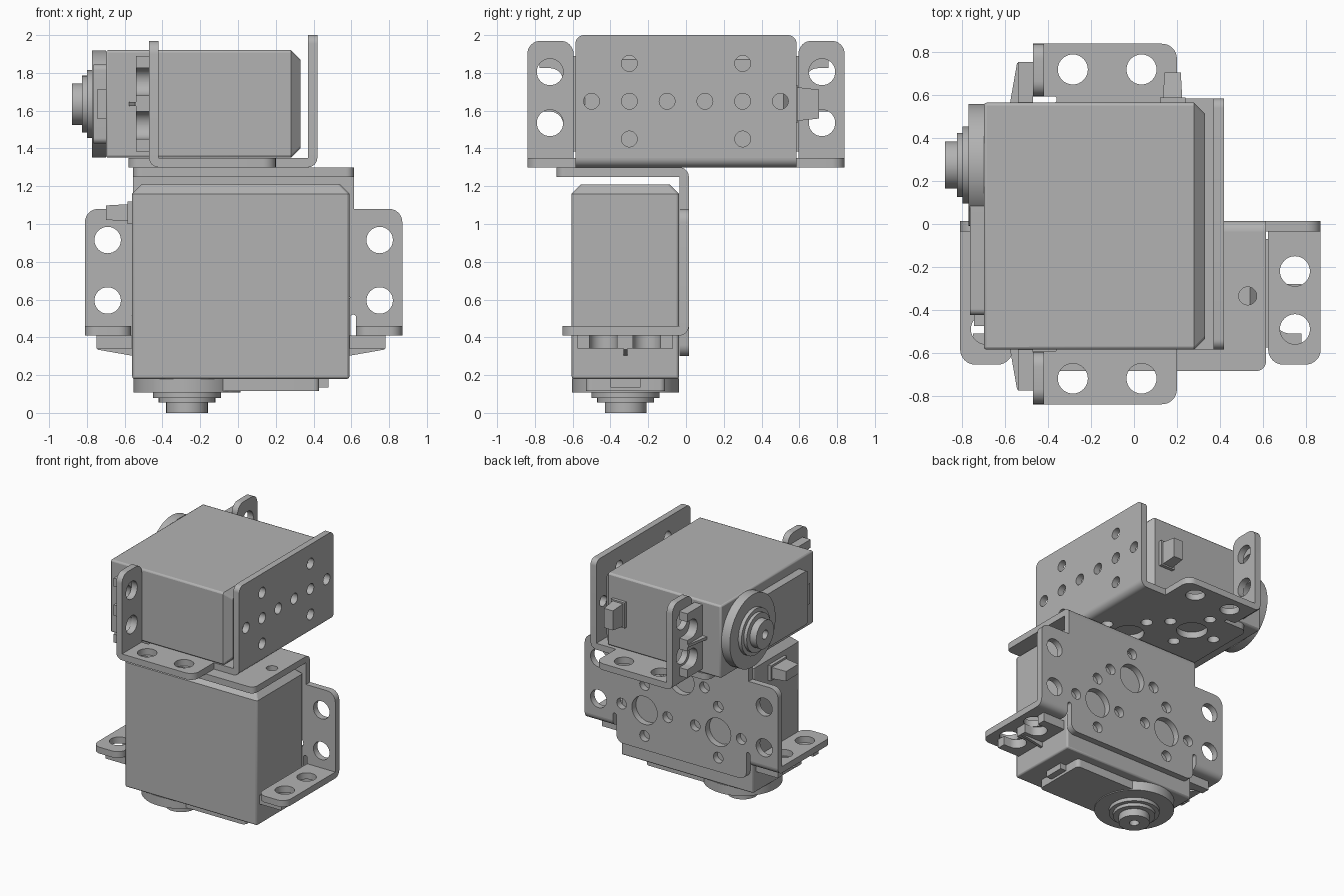
import bpy, bmesh
from math import cos, sin, pi, radians
from mathutils import Matrix, Vector

cube = bpy.data.objects.get("Cube")
if cube:
    bpy.data.objects.remove(cube, do_unlink=True)

grey = bpy.data.materials.new("mid grey")
grey.use_nodes = True
grey.diffuse_color = (0.45, 0.45, 0.45, 1)
grey.node_tree.nodes["Principled BSDF"].inputs["Base Color"].default_value = grey.diffuse_color

# Drawing planes: sheet x, y and thickness directions
FLAT = Matrix.Identity(4)
BACK = Matrix(((1, 0, 0, 0), (0, 0, -1, 0), (0, 1, 0, 0), (0, 0, 0, 1)))
SIDE = Matrix(((0, 0, 1, 0), (1, 0, 0, 0), (0, 1, 0, 0), (0, 0, 0, 1)))


def add(name, mesh, matrix):
    mesh.materials.clear()
    mesh.materials.append(grey)
    for face in mesh.polygons:
        face.use_smooth = True
        face.material_index = 0
    mesh.set_sharp_from_angle(angle=radians(30))
    obj = bpy.data.objects.new(name, mesh)
    obj.matrix_world = matrix
    bpy.context.collection.objects.link(obj)
    return obj


def circle(x, y, r, n=32):
    return [(x + r * cos(2 * pi * i / n), y + r * sin(2 * pi * i / n)) for i in range(n)]


def rounded(corners):
    """Round every corner given as (x, y, radius)."""
    points = []
    for i, corner in enumerate(corners):
        p, r = Vector(corner[:2]), (corner[2] if len(corner) > 2 else 0)
        if not r:
            points.append(tuple(p))
            continue
        a = p + (Vector(corners[i - 1][:2]) - p).normalized() * r
        b = p + (Vector(corners[(i + 1) % len(corners)][:2]) - p).normalized() * r
        c = a + b - p
        for k in range(9):
            t = k * pi / 16
            points.append(tuple(c + (a - c) * cos(t) + (b - c) * sin(t)))
    return points


def sheet(name, outline, holes, plane, start, end, place):
    """Extrude an outline with holes from start to end along the plane normal."""
    curve = bpy.data.curves.new(name, "CURVE")
    curve.dimensions, curve.fill_mode = "2D", "BOTH"
    curve.extrude = abs(end - start) / 2
    for loop in [outline] + holes:
        spline = curve.splines.new("POLY")
        spline.points.add(len(loop) - 1)
        for point, (x, y) in zip(spline.points, loop):
            point.co = (x, y, 0, 1)
        spline.use_cyclic_u = True
    temp = bpy.data.objects.new("temp", curve)
    mesh = bpy.data.meshes.new_from_object(temp)
    bpy.data.objects.remove(temp)
    bm = bmesh.new()
    bm.from_mesh(mesh)
    bmesh.ops.remove_doubles(bm, verts=bm.verts, dist=0.0001)
    bmesh.ops.recalc_face_normals(bm, faces=bm.faces)
    bm.to_mesh(mesh)
    bm.free()
    return add(name, mesh, place @ plane @ Matrix.Translation((0, 0, (start + end) / 2)))


def block(name, lo, hi, place, chamfer=0, taper=1):
    bm = bmesh.new()
    bmesh.ops.create_cube(bm, size=1)
    lo, hi = Vector(lo), Vector(hi)
    for v in bm.verts:
        if v.co.x < 0:
            v.co.y *= taper
            v.co.z *= taper
        v.co = (lo + hi) / 2 + v.co * (hi - lo)
    if chamfer:
        top = [e for e in bm.edges if all(v.co.z > hi.z - 0.001 for v in e.verts)]
        bmesh.ops.bevel(bm, geom=top, offset=chamfer, segments=1, affect="EDGES")
    mesh = bpy.data.meshes.new(name)
    bm.to_mesh(mesh)
    bm.free()
    return add(name, mesh, place)


def mirrored(half):
    """Complete a half outline listed from top to bottom on +x."""
    return half + [(-c[0],) + tuple(c[1:]) for c in reversed(half)]


def bend(name, y, z, turn, x0, x1, place):
    """Quarter-round fold joining two sheets of one thickness."""
    arc = [(y, z)] + [(y + 0.05 * cos(i * pi / 16), z + turn * 0.05 * sin(i * pi / 16)) for i in range(9)]
    sheet(name, arc, [], SIDE, x0, x1, place)


def bracket(tag, place):
    # Back plate with lower tab and two ears
    half = [(0.585, 1.25), (0.585, 1.08), (0.84, 1.08, 0.07), (0.84, 0.46), (0.595, 0.46),
            (0.595, 0.52, 0.014), (0.565, 0.52, 0.014), (0.565, 0.3, 0.06)]
    holes = [circle(s * 0.72, z, 0.07) for s in (-1, 1) for z in (0.595, 0.915)]
    for x, z in ((-0.32, 0.61), (0.32, 0.61), (0, 0.93)):
        holes.append(circle(x, z, 0.11))
        for dx, dz in ((0.2, 0), (-0.2, 0), (0, 0.2), (0, -0.2)):
            if x or dz >= 0:
                holes.append(circle(x + dx, z + dz, 0.042, 20))
    sheet(tag + "_bracket_back_plate", rounded(mirrored(half)), holes, BACK, 0, 0.05, place)
    # Folded end plate with its grid of small holes
    end = [(-0.585, -0.05), (0.585, -0.05), (0.585, -0.7, 0.045), (-0.585, -0.7, 0.045)]
    holes = [circle(-0.5 + 0.2 * i, -0.35, 0.042, 20) for i in range(6)]
    holes += [circle(x, y, 0.042, 20) for x in (-0.3, 0.3) for y in (-0.15, -0.55)]
    sheet(tag + "_bracket_end_plate", rounded(end), holes, FLAT, 1.25, 1.3, place)
    bend(tag + "_bracket_end_bend", -0.05, 1.25, 1, -0.585, 0.585, place)
    # Folded ear lugs
    for side, s in (("right", -1), ("left", 1)):
        lug = [(s * 0.595, -0.05), (s * 0.84, -0.05), (s * 0.84, -0.67, 0.07), (s * 0.595, -0.67, 0.07)]
        holes = [circle(s * 0.72, y, 0.07) for y in (-0.235, -0.505)]
        sheet(tag + "_bracket_lug_" + side, rounded(lug), holes, FLAT, 0.41, 0.46, place)
        bend(tag + "_bracket_lug_bend_" + side, -0.05, 0.46, -1, s * 0.595, s * 0.84, place)


def servo(tag, place):
    # Case with chamfered far end and softened edges
    case = block(tag + "_servo_case", (-0.575, -0.62, 0.18), (0.575, -0.051, 1.21), place, 0.05)
    soft = case.modifiers.new("soft edges", "BEVEL")
    soft.width, soft.segments = 0.012, 2
    soft.limit_method, soft.angle_limit = "ANGLE", radians(55)
    # Slotted mounting ears with support ribs
    for side, s in (("right", -1), ("left", 1)):
        ear = [(s * 0.56, -0.59), (s * 0.765, -0.59)]
        for y in (-0.525, -0.295):
            ear += [(s * 0.765, y), (s * 0.64, y, 0.07), (s * 0.64, y + 0.145, 0.07), (s * 0.765, y + 0.145)]
        ear += [(s * 0.765, -0.085), (s * 0.56, -0.085)]
        sheet(tag + "_servo_ear_" + side, rounded(ear), [], FLAT, 0.34, 0.41, place)
        rib = [(s * 0.56, 0.3), (s * 0.76, 0.335), (s * 0.76, 0.345), (s * 0.56, 0.345)]
        sheet(tag + "_servo_rib_" + side, rib, [], BACK, 0.325, 0.347, place)
    # Gear cover, round boss and small tab
    x, y = -0.285, -0.335
    cover = [(x, y - 0.21), (0.415, y - 0.21, 0.03), (0.415, y + 0.21, 0.03), (x, y + 0.21)]
    sheet(tag + "_servo_gear_cover", rounded(cover), [], FLAT, 0.115, 0.181, place)
    block(tag + "_servo_cover_tab", (0.4, y - 0.08, 0.135), (0.465, y + 0.08, 0.181), place)
    sheet(tag + "_servo_gear_boss", circle(x, y, 0.284, 64), [], FLAT, 0.108, 0.181, place)
    # Stepped output shaft with bored tip
    for part, r, low, high in (("collar", 0.18, 0.08, 0.108), ("ring", 0.15, 0.055, 0.08)):
        sheet(tag + "_shaft_" + part, circle(x, y, r, 48), [], FLAT, low, high, place)
    sheet(tag + "_shaft_tip", circle(x, y, 0.11, 40), [circle(x, y, 0.035)], FLAT, 0, 0.055, place)
    # Cable socket on the case side
    block(tag + "_cable_base", (-0.6, y - 0.1, 1.0), (-0.57, y + 0.1, 1.12), place)
    block(tag + "_cable_socket", (-0.715, y - 0.09, 1.015), (-0.59, y + 0.09, 1.105), place, taper=0.85)


# Lower unit stands upright; upper unit is turned onto its side
TURN = Matrix(((0, 0, 1, 0), (-1, 0, 0, 0), (0, -1, 0, 0), (0, 0, 0, 1)))
bracket("lower", Matrix.Translation((0.03, 0.015, 0)))
servo("lower", Matrix.Translation((0.015, 0.015, 0)))
bracket("upper", Matrix.Translation((-0.88, 0, 1.3)) @ TURN)
servo("upper", Matrix.Translation((-0.88, -0.01, 1.3)) @ TURN)
